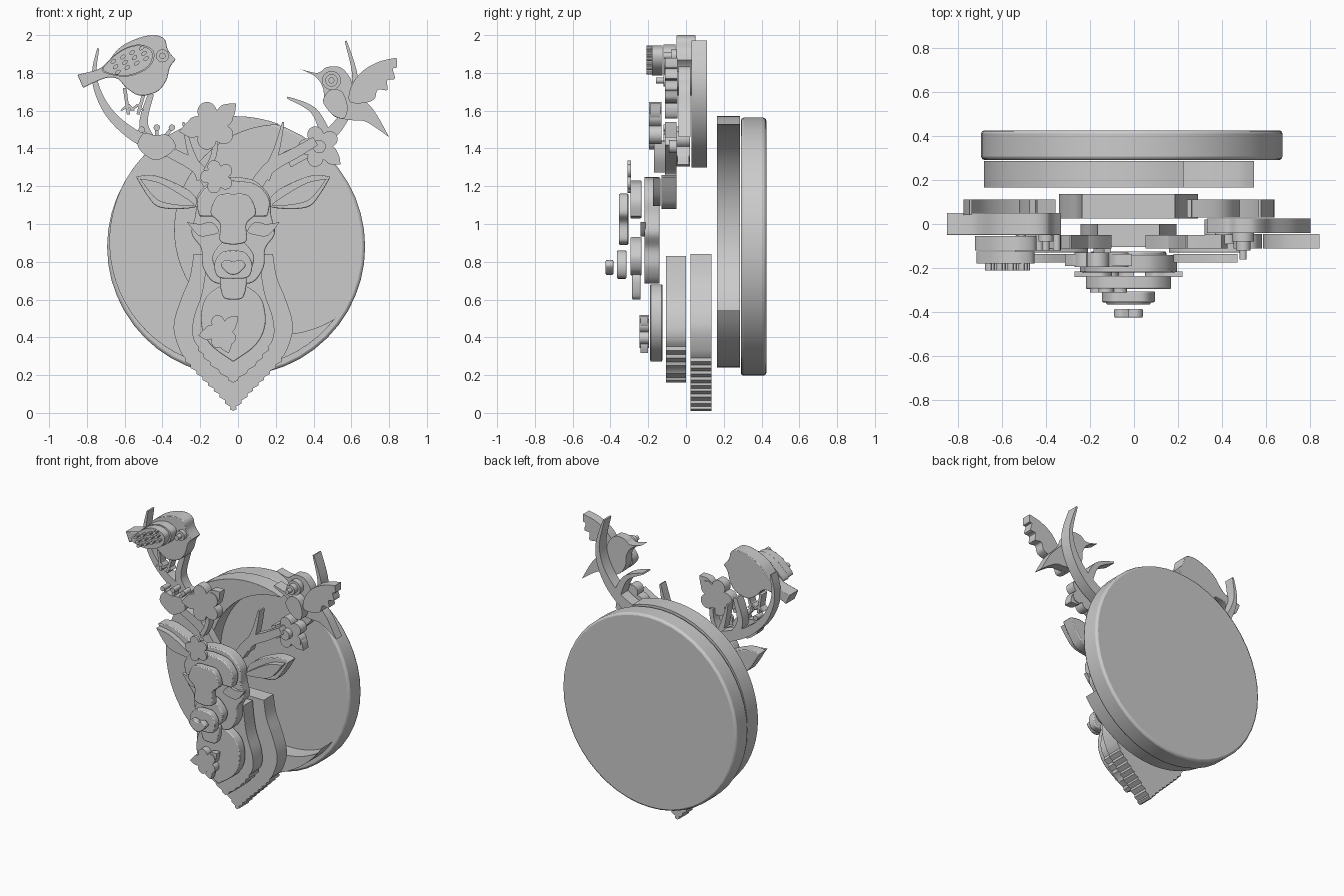
import bpy, bmesh, math
from mathutils import Vector

cube = bpy.data.objects.get("Cube")
if cube:
    bpy.data.objects.remove(cube)

grey = bpy.data.materials.new("plain_grey")
grey.use_nodes = True
tone = (0.6, 0.6, 0.6, 1)
grey.diffuse_color = tone
grey.node_tree.nodes["Principled BSDF"].inputs["Base Color"].default_value = tone
MIDDLE = -2.5  # mirror line of the head, in hundredths


def spline(points, closed=True, steps=6):
    """Smooth outline through points; a repeated point makes a corner."""
    pts = [Vector(p) for p in points]
    count = len(pts)
    pick = (lambda i: pts[i % count]) if closed else (lambda i: pts[max(0, min(count - 1, i))])
    result = []
    for i in range(count if closed else count - 1):
        a, b, c, d = (pick(i + k) for k in (-1, 0, 1, 2))
        if (b - c).length < 0.01:
            continue
        for k in range(steps):
            t = k / steps
            result.append(b + 0.5 * t * ((c - a) + t * ((2 * a - 5 * b + 4 * c - d)
                          + t * (3 * (b - c) + d - a))))
    if not closed:
        result.append(pts[-1])
    return result


def plate(name, outline, front, back, bevel=0.0):
    """Extrude an outline (x, z in hundredths) between two depths."""
    bm = bmesh.new()
    verts = [bm.verts.new((p[0] / 100, front / 100, p[1] / 100)) for p in outline]
    bmesh.ops.remove_doubles(bm, verts=verts, dist=0.0005)
    face = bm.faces.new(list(bm.verts))
    extruded = bmesh.ops.extrude_face_region(bm, geom=[face], use_keep_orig=True)
    moved = [g for g in extruded["geom"] if isinstance(g, bmesh.types.BMVert)]
    bmesh.ops.translate(bm, verts=moved, vec=(0, (back - front) / 100, 0))
    bmesh.ops.recalc_face_normals(bm, faces=bm.faces)
    mesh = bpy.data.meshes.new(name)
    bm.to_mesh(mesh)
    bm.free()
    mesh.materials.append(grey)
    obj = bpy.data.objects.new(name, mesh)
    bpy.context.collection.objects.link(obj)
    if bevel:
        mod = obj.modifiers.new("soft_edge", "BEVEL")
        mod.width, mod.segments, mod.angle_limit = bevel, 2, math.radians(50)
    bpy.ops.object.select_all(action="DESELECT")
    obj.select_set(True)
    bpy.context.view_layer.objects.active = obj
    bpy.ops.object.shade_smooth_by_angle(angle=math.radians(35))
    return obj


def flip(points):
    return [(2 * MIDDLE - p[0], p[1]) for p in points]


def symmetric(name, half, front, back, bevel=0.006, jag_below=None):
    """Half outline, as offsets from the mirror line, mirrored into a plate."""
    side = spline(half, closed=False)
    if jag_below:
        for i, p in enumerate(side[:-1]):
            if p.y < jag_below:
                p.x += 0.9 if i % 2 else -0.6
    right = [(MIDDLE + max(p.x, 0), p.y) for p in side]
    return plate(name, right + flip(right[::-1]), front, back, bevel)


def arc(cx, cz, radius, start=0, end=360, count=48):
    span = math.radians(end - start)
    return [(cx + radius * math.cos(math.radians(start) + span * i / count),
             cz + radius * math.sin(math.radians(start) + span * i / count))
            for i in range(count + (abs(end - start) < 360))]


def tine(name, path, width, tip, front, back):
    """Tapered ribbon that follows a path."""
    line = spline(path, closed=False)
    left, right = [], []
    for i, p in enumerate(line):
        along = (line[min(i + 1, len(line) - 1)] - line[max(i - 1, 0)]).normalized()
        t = i / (len(line) - 1)
        offset = Vector((-along.y, along.x)) * (width + (tip - width) * t) / 2
        left.append(p + offset)
        right.append(p - offset)
    plate(name, left + right[::-1], front, back)


def flower(name, cx, cz, radius, front, back, leaves=()):
    """Five scalloped petals, a raised centre and pointed leaves."""
    petals = []
    for i in range(60):
        a = math.tau * i / 60 + 0.3
        r = radius * (0.62 + 0.38 * abs(math.sin(2.5 * a)) ** 0.7)
        petals.append((cx + r * math.cos(a), cz + r * math.sin(a)))
    plate(name, petals, front, back)
    for k, angle in enumerate(leaves):
        d = Vector((math.cos(math.radians(angle)), math.sin(math.radians(angle))))
        c, n = Vector((cx, cz)), Vector((-d.y, d.x))
        tip = c + d * radius * 1.35
        leaf = [c, c + d * radius * 0.8 + n * radius * 0.35, tip, tip, c + d * radius * 0.8 - n * radius * 0.35]
        plate(f"{name}_leaf_{k}", spline(leaf), front + 0.5, back - 0.5)


# Round backing board and crescent moon
plate("backing_disc", arc(-1, 88, 68.3), 29, 42.5, 0.015)
plate("crescent_moon", arc(-1.5, 90.5, 66.6, 69, 327) + arc(22, 97, 55.5, 306, 91)[1:-1],
      16.5, 28.5, 0.012)

# Layered neck fur with ragged lower edges
symmetric("neck_back", [(0, 84), (21, 84), (21, 84), (23, 72), (27, 62), (31, 50), (31, 41), (26, 29),
          (17, 19), (8, 10), (0, 1)], 2.5, 13.5, 0, 30)
symmetric("neck_middle", [(0, 83), (14, 83), (14, 83), (15, 73), (17, 62), (21, 50), (21, 39),
          (13, 27), (0, 16)], -10.5, 0, 0, 36)
symmetric("neck_front", [(0, 68), (7, 67), (15, 60), (17, 47), (12, 36), (0, 27)], -19, -12.5)

# Head layers
symmetric("head", [(0, 125), (11, 123), (19, 115), (20, 105), (22, 95), (17, 87), (16, 77),
          (10, 69), (0, 69)], -22, -14)
symmetric("forehead", [(0, 123), (12, 121), (19, 113), (18, 104), (18, 104), (10, 104),
          (0, 103)], -29.5, -23.5)
symmetric("nose_bridge", [(0, 116), (8, 115), (12, 106), (7, 100), (7, 91), (0, 89)], -35.5, -30.5)
symmetric("muzzle", [(0, 93), (6, 90), (11, 83), (9, 76), (4, 73), (0, 73)], -29.5, -23.5)
symmetric("nose", [(0, 86), (6, 85), (10, 79), (8, 72), (0, 71)], -36.5, -31.5)
symmetric("nose_tip", [(0, 80), (4, 81), (6.5, 78), (3, 74), (0, 73)], -42.5, -38.5)
symmetric("chin", [(0, 73), (6, 73), (7, 68), (5, 61), (0, 60)], -28.5, -24)

# Ears, eyelids and antler roots on both sides
ear = [(-54, 125), (-54, 125), (-46, 126), (-36, 123), (-25, 117), (-21, 110), (-30, 108), (-42, 109), (-48, 115)]
inner = [(-52, 124), (-52, 124), (-42, 122), (-31, 116), (-23, 110), (-32, 110), (-43, 113)]
eye = [(-27, 101), (-27, 101), (-20, 100), (-14, 101), (-10, 96), (-15, 94), (-21, 94)]
for side, turn in (("right", list), ("left", flip)):
    plate(side + "_ear", spline(turn(ear)), -13, -5, 0.005)
    plate(side + "_ear_inner", spline(turn(inner)), -17.5, -13.5)
    plate(side + "_eyelid", spline(turn(eye)), -24, -21.5)
    tine(side + "_antler_root", turn([(-13, 118), (-22, 130), (-36, 138), (-46, 144)]), 7, 5, -11, -5)
    tine(side + "_antler_spike", turn([(-19, 124), (-25, 138), (-29, 154)]), 6, 1, -11, -5)

# Upper antlers
tine("right_antler_beam", [(-37, 139), (-55, 147), (-69, 160), (-76, 177), (-74, 193)], 8, 1, 4, 11)
tine("right_antler_branch", [(-44, 141), (-50, 153), (-46, 169)], 6, 3, 4, 11)
tine("left_antler_beam", [(26, 134), (46, 145), (58, 160), (62, 177), (57, 197)], 9, 1, 3, 11)
tine("left_antler_branch", [(47, 146), (40, 160), (26, 167)], 6, 1, 3, 11)

# Blossoms
flower("top_flower", -14, 152, 13, -19.5, -13, (42, 190))
tine("top_flower_stem", [(-12, 144), (-13, 136), (-17, 128)], 3, 3, -17, -11)
flower("forehead_flower", -11, 125, 9, -31, -29)
flower("chest_flower", -9, 43, 9, -24.5, -19.5, (42, 190, 290))
flower("left_flower", 43, 141, 11, -5, 2, (320,))
plate("left_flower_centre", arc(43, 141, 3.5, count=16), -9, -5)

# Bud cluster on the right antler
plate("bud_cluster", spline([(-53, 141), (-50, 148), (-44, 147), (-37, 147), (-33, 141), (-38, 136), (-45, 134)]), -12, -5)
for k, (x, z) in enumerate([(-51, 150), (-43, 151), (-35, 151)]):
    tine(f"bud_stalk_{k}", [(-43, 140), (x, z)], 3, 1.5, -11, -6)
    plate(f"bud_{k}", arc(x, z, 1.7, count=14), -12, -5)

# Perched bird
plate("bird_body", spline([(-33, 187), (-33, 187), (-37, 192), (-39, 198), (-45, 200), (-54, 198), (-63, 193),
      (-72, 183), (-85, 179), (-85, 179), (-82, 172), (-82, 172), (-71, 177), (-64, 177), (-59, 172),
      (-52, 168), (-43, 170), (-38, 176), (-36, 183)]), -5, 5, 0.004)
wing = spline([(-72, 181), (-67, 188), (-60, 193), (-52, 195), (-45, 192), (-45, 186), (-50, 181), (-60, 178)])
plate("bird_wing_base", wing, -12, -5.5)
plate("bird_wing", [(p.x * 0.94 - 3.6, p.y * 0.94 + 11.2) for p in wing], -18, -12.5)
for row in range(3):
    for col in range(4):
        x, z = -67 + col * 5 + row * 1.2, 184 + col * 2.4 - row * 3 + row * 0.2
        spot = [(x + (a - x) + 0.5 * (b - z), b) for a, b in arc(x, z + 2, 1.3, count=12)]
        plate(f"wing_spot_{row}_{col}", spot, -21, -18)
plate("bird_eye", arc(-40, 189, 3.4, count=24), -8, -5)
plate("bird_pupil", arc(-40, 189, 1.7, count=16), -12, -8)
for k, (top, foot) in enumerate([(-60, -58), (-49, -53)]):
    tine(f"bird_leg_{k}", [(top, 172), (foot, 158)], 2, 1.6, -4, 2)
    for toe in (-4, 3):
        tine(f"bird_toe_{k}_{toe}", [(foot, 163), (foot + toe, 160)], 1.6, 0.8, -4, 2)

# Hovering bird
plate("hover_bird_body", spline([(33, 182), (33, 182), (42, 180), (47, 183), (54, 183), (59, 178), (62, 171),
      (72, 160), (80, 146), (80, 146), (68, 154), (60, 155), (51, 157), (46, 164), (45, 172), (41, 178)]), -4, 2.5)
plate("hover_bird_breast", spline([(45, 165), (49, 171), (55, 170), (58, 162), (56, 156), (50, 158)]), -11, -4.5)
plate("hover_bird_wing", spline([(59, 165), (60, 173), (66, 181), (75, 186), (84, 188), (84, 188), (84, 183),
      (82, 182), (83, 177), (79, 176), (79, 171), (74, 171), (72, 166), (66, 164)]), -11, -4.5)
for k, (size, front) in enumerate([(5, -8), (3.3, -12), (1.6, -16)]):
    plate(f"hover_bird_eye_{k}", arc(49.5, 176, size, count=24), front, front + 4)
